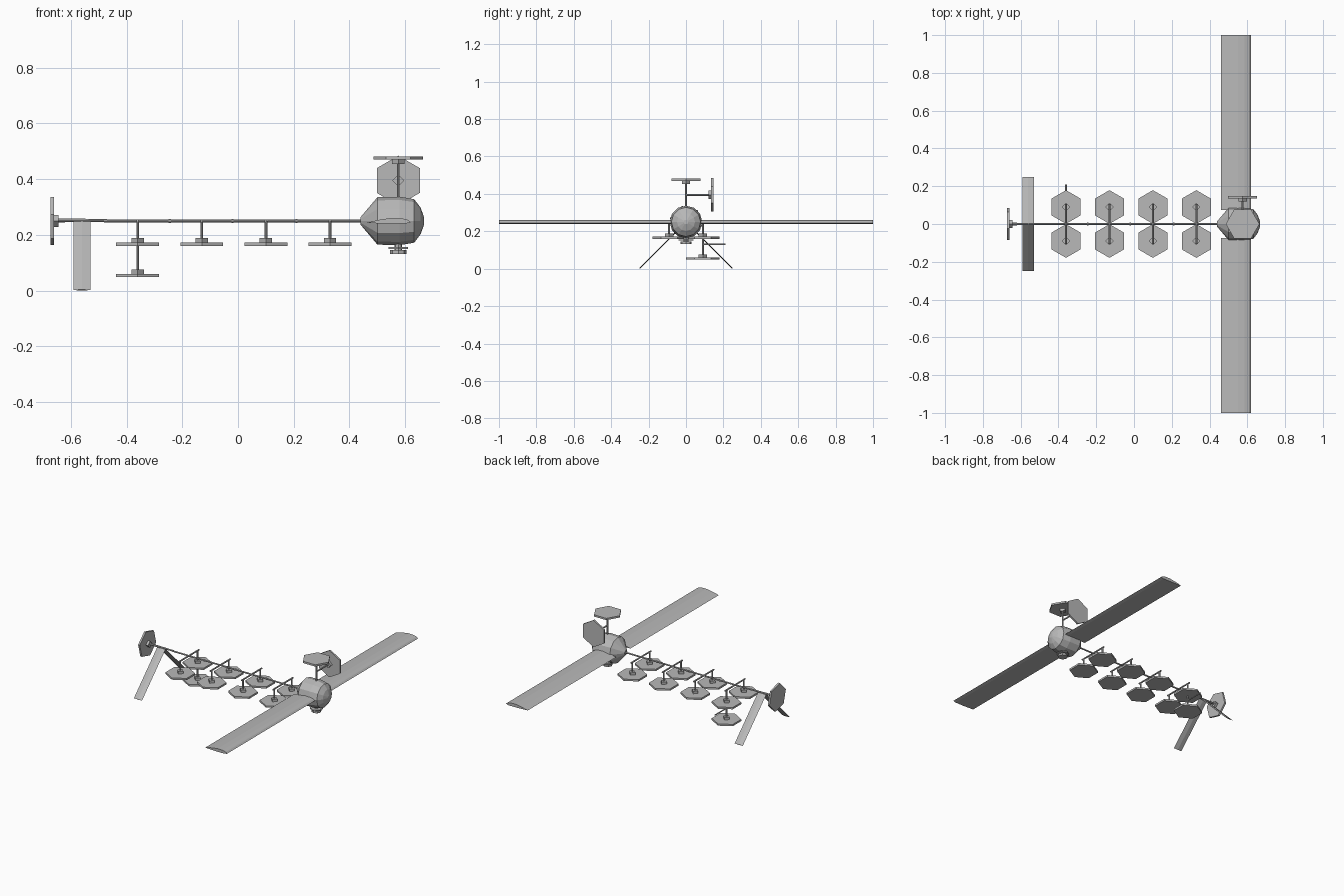
import bpy, bmesh, math
from mathutils import Vector, Matrix

cube = bpy.data.objects.get("Cube")
if cube:
    bpy.data.objects.remove(cube, do_unlink=True)

grey = bpy.data.materials.new("matte_grey")
grey.use_nodes = True
grey.diffuse_color = (0.48, 0.48, 0.48, 1)
grey.node_tree.nodes["Principled BSDF"].inputs["Base Color"].default_value = (0.48, 0.48, 0.48, 1)


def finish(name, bm):
    bmesh.ops.recalc_face_normals(bm, faces=bm.faces)
    mesh = bpy.data.meshes.new(name)
    bm.to_mesh(mesh)
    bm.free()
    mesh.materials.append(grey)
    obj = bpy.data.objects.new(name, mesh)
    bpy.context.collection.objects.link(obj)
    return obj


def prism(name, a, b, r1, r2=None, sides=8, spin=0):
    """Cylinder or cone from point a to point b."""
    a, b = Vector(a), Vector(b)
    bm = bmesh.new()
    bmesh.ops.create_cone(bm, cap_ends=True, segments=sides, radius1=r1,
                          radius2=r1 if r2 is None else r2, depth=(b - a).length)
    turn = Vector((0, 0, 1)).rotation_difference(b - a).to_matrix().to_4x4()
    bm.transform(Matrix.Translation((a + b) / 2) @ turn @ Matrix.Rotation(spin, 4, "Z"))
    return finish(name, bm)


def rotor(name, base, axis, reach, spin=0.0):
    """Post, square motor and hexagonal disc; the disc's outer face is at reach."""
    base, axis = Vector(base), Vector(axis)
    at = lambda d: base + axis * d
    prism(name + "_post", base, at(reach - 0.012), 0.005)
    prism(name + "_motor", at(reach - 0.028), at(reach - 0.012), 0.022, sides=4)
    prism(name + "_disc", at(reach - 0.012), at(reach), 0.089, sides=6, spin=spin)


def loft(name, rings):
    bm = bmesh.new()
    loops = [[bm.verts.new(p) for p in ring] for ring in rings]
    n = len(loops[0])
    for p, q in zip(loops, loops[1:]):
        for i in range(n):
            bm.faces.new((p[i], p[(i + 1) % n], q[(i + 1) % n], q[i]))
    bm.faces.new(loops[0])
    bm.faces.new(loops[-1])
    return finish(name, bm)


MID = 0.25

# Faceted body, from the tail cone to the blunt nose
profile = [(0.44, 0.014), (0.50, 0.085), (0.58, 0.087), (0.632, 0.078),
           (0.655, 0.048), (0.668, 0.012)]
loft("body", [[(x, r * math.cos(t), MID + r * math.sin(t))
               for t in [math.tau * i / 12 for i in range(12)]] for x, r in profile])

# Wings with a thin, flat-bottomed section
section = [(0.62, 0.245), (0.61, 0.254), (0.585, 0.26), (0.55, 0.261),
           (0.50, 0.253), (0.46, 0.243), (0.54, 0.24), (0.60, 0.24)]
for side, s in (("left", 1), ("right", -1)):
    loft("wing_" + side, [[(x, s * y, z) for x, z in section] for y in (0.075, 1.0)])

# Boom, clamps and tail
prism("boom", (-0.48, 0, MID), (0.45, 0, MID), 0.005)
prism("tail_boom", (-0.655, 0, MID + 0.002), (-0.47, 0, MID + 0.002), 0.007, 0.005)
for x in (-0.245, -0.02, 0.21):
    prism("boom_clamp", (x - 0.004, 0, MID), (x + 0.004, 0, MID), 0.007)
rotor("tail_rotor", (-0.62, 0, MID), (-1, 0, 0), 0.052, math.radians(15))

# Downward V tail fins
for side, s in (("left", 1), ("right", -1)):
    loft("tail_fin_" + side,
         [[(x, s * (y + d), MID - y + d) for x, d in
           ((-0.59, 0), (-0.56, 0.002), (-0.53, 0), (-0.56, -0.002))]
          for y in (0.0, 0.248)])

# Four cross bars, each carrying a pair of lower rotors
pointed_y = math.pi / 6
for x in (-0.36, -0.13, 0.1, 0.33):
    prism("cross_bar", (x, -0.105, MID), (x, 0.105, MID), 0.005)
    for s in (1, -1):
        rotor("lift_rotor", (x, s * 0.09, MID), (0, 0, -1), 0.09, pointed_y)

# Extra hanging rotor with its side arm
rotor("hanging_rotor", (-0.36, 0.09, 0.165), (0, 0, -1), 0.117, pointed_y)
prism("hanging_arm", (-0.36, 0.09, 0.13), (-0.36, 0.21, 0.13), 0.004)

# Mast with top rotor and rear-facing side rotor
rotor("top_rotor", (0.575, 0, 0.32), (0, 0, 1), 0.162, pointed_y)
rotor("side_rotor", (0.575, 0, 0.395), (0, 1, 0), 0.147)

# Sensor mount below the body
prism("sensor_stem", (0.575, 0, 0.132), (0.575, 0, 0.175), 0.014)
prism("sensor_plate", (0.575, 0, 0.15), (0.575, 0, 0.157), 0.04, sides=6)
prism("sensor_head", (0.575, 0, 0.132), (0.575, 0, 0.145), 0.03, sides=8)
